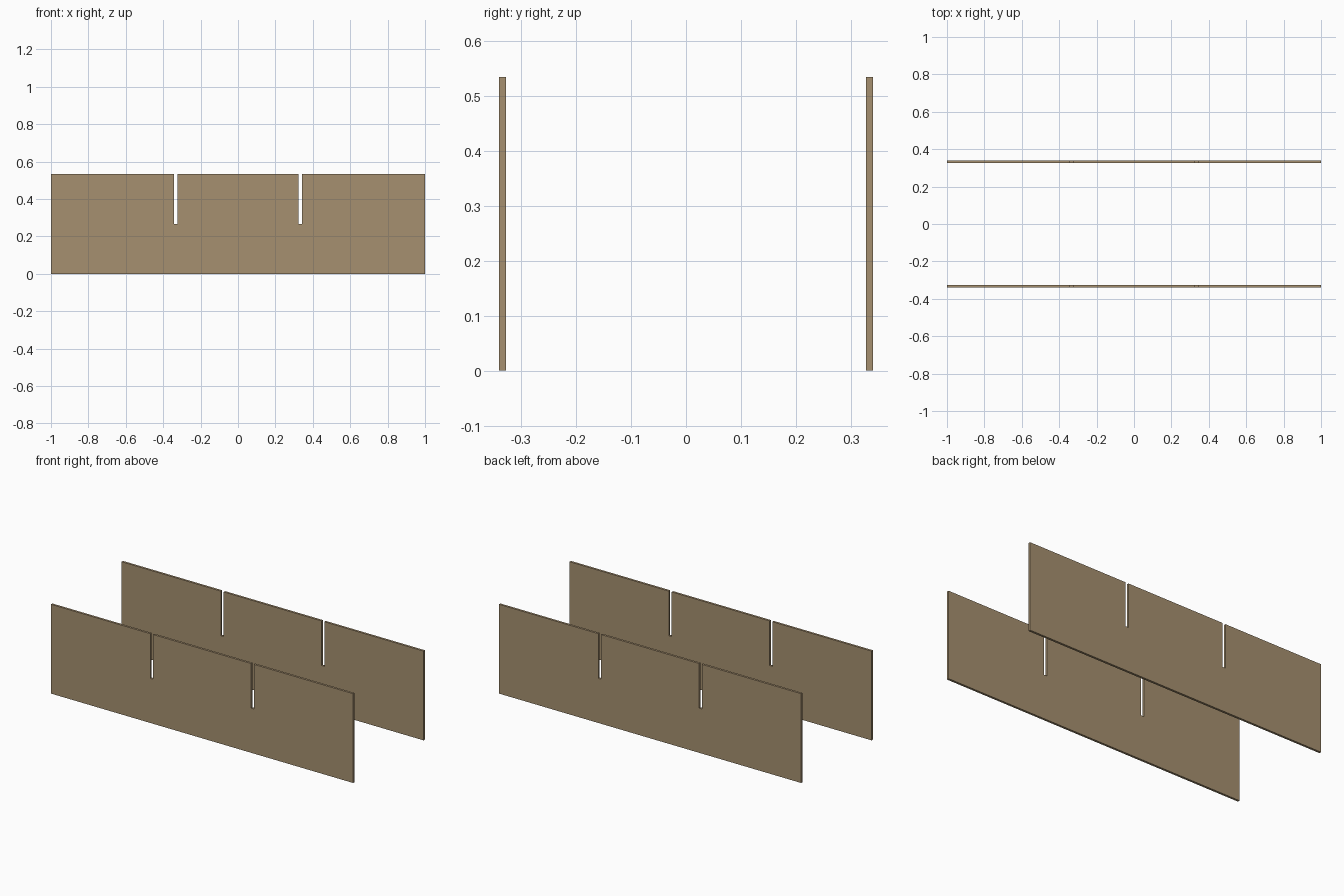
import bpy
import bmesh

if "Cube" in bpy.data.objects:
    bpy.data.objects.remove(bpy.data.objects["Cube"])

LENGTH, HEIGHT, THICK = 2.0, 0.534, 0.0133
PANEL_Y = 0.3335
SLOT_X, SLOT_W, SLOT_Z = 0.333, 0.019, 0.267

wood = bpy.data.materials.new("wood")
wood.diffuse_color = (0.38, 0.28, 0.16, 1)
wood.use_nodes = True
wood.node_tree.nodes["Principled BSDF"].inputs["Base Color"].default_value = wood.diffuse_color


def slotted_panel(name, y):
    # Board outline with two half-height slots open at the top
    outline = [(-LENGTH / 2, 0), (LENGTH / 2, 0), (LENGTH / 2, HEIGHT)]
    for x in (SLOT_X, -SLOT_X):
        r, l = x + SLOT_W / 2, x - SLOT_W / 2
        outline += [(r, HEIGHT), (r, SLOT_Z), (l, SLOT_Z), (l, HEIGHT)]
    outline.append((-LENGTH / 2, HEIGHT))

    # Extrude the outline through the board thickness
    bm = bmesh.new()
    face = bm.faces.new([bm.verts.new((x, -THICK / 2, z)) for x, z in outline])
    ext = bmesh.ops.extrude_face_region(bm, geom=[face], use_keep_orig=True)
    verts = [g for g in ext["geom"] if isinstance(g, bmesh.types.BMVert)]
    bmesh.ops.translate(bm, verts=verts, vec=(0, THICK, 0))
    bmesh.ops.recalc_face_normals(bm, faces=bm.faces)

    mesh = bpy.data.meshes.new(name)
    bm.to_mesh(mesh)
    bm.free()
    mesh.materials.append(wood)
    obj = bpy.data.objects.new(name, mesh)
    obj.location.y = y
    bpy.context.collection.objects.link(obj)


# Front and back boards
slotted_panel("front_panel", -PANEL_Y)
slotted_panel("back_panel", PANEL_Y)
